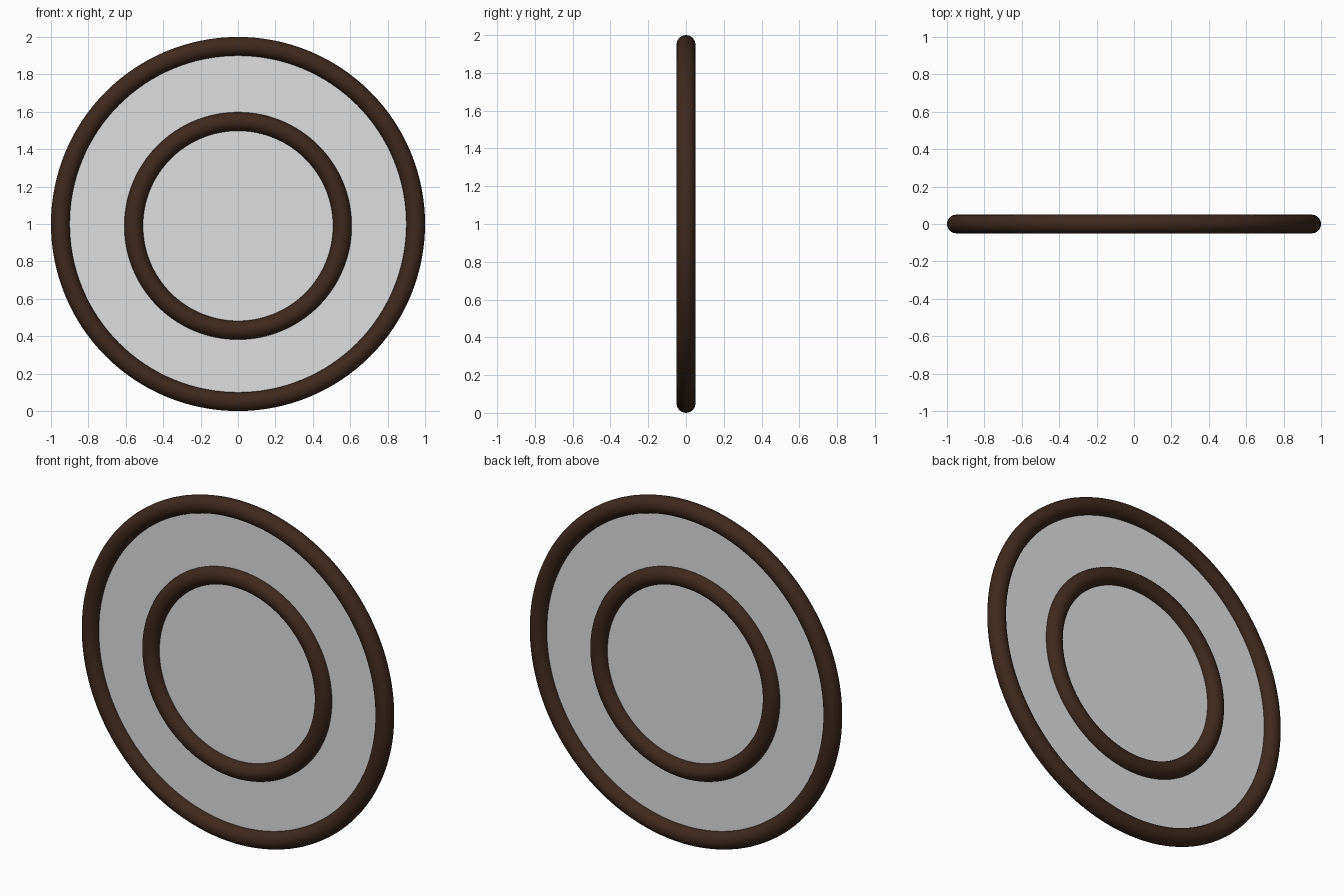
import bpy
import math

if "Cube" in bpy.data.objects:
    bpy.data.objects.remove(bpy.data.objects["Cube"])


def material(name, rgba):
    m = bpy.data.materials.new(name)
    m.diffuse_color = rgba
    m.use_nodes = True
    m.node_tree.nodes["Principled BSDF"].inputs["Base Color"].default_value = m.diffuse_color
    return m


brown = material("dark brown", (0.05, 0.022, 0.012, 1.0))
grey = material("light grey", (0.74, 0.74, 0.74, 1.0))


def ring(name, radius, tube, z):
    """Upright round-section ring facing the front."""
    bpy.ops.mesh.primitive_torus_add(
        major_radius=radius, minor_radius=tube,
        major_segments=128, minor_segments=24,
        location=(0, 0, z), rotation=(math.pi / 2, 0, 0))
    ob = bpy.context.object
    ob.name = name
    ob.data.materials.append(brown)
    bpy.ops.object.shade_smooth()
    return ob


# Outer rim and the smaller inner ring
ring("outer_ring", 0.95, 0.05, 1.0)
ring("inner_ring", 0.558, 0.05, 0.99)

# Single thin pane, its edge hidden inside the outer rim
bpy.ops.mesh.primitive_circle_add(
    vertices=128, radius=0.95, fill_type='NGON',
    location=(0, 0, 1.0), rotation=(math.pi / 2, 0, 0))
pane = bpy.context.object
pane.name = "pane"
pane.data.materials.append(grey)
